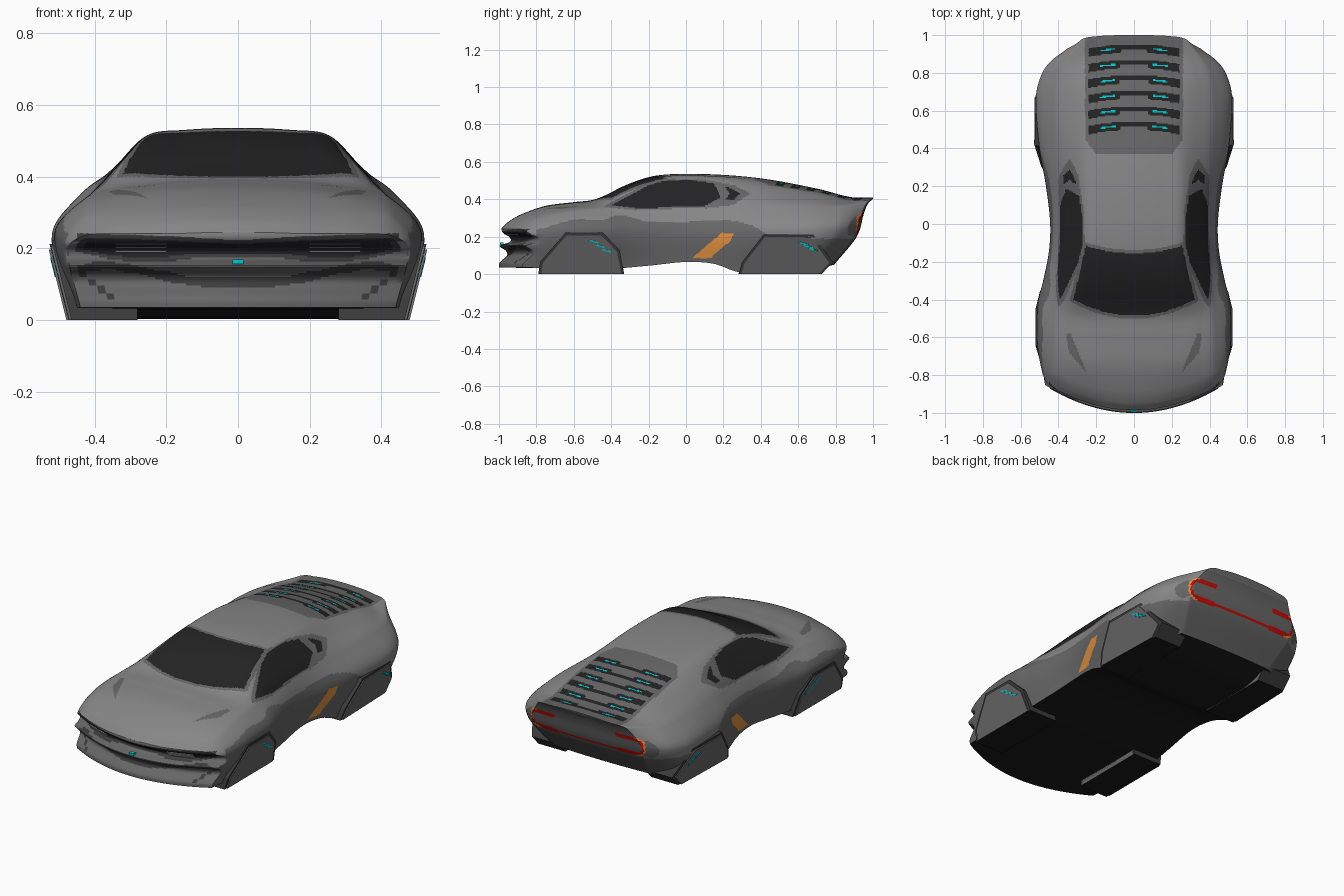
import bpy, bmesh, math
from mathutils import Vector

if "Cube" in bpy.data.objects:
    bpy.data.objects.remove(bpy.data.objects["Cube"])

COLOURS = {
    "body_grey": (.24, .24, .24), "lower_grey": (.135, .135, .135), "trim_grey": (.045, .045, .045),
    "dark_glass": (.017, .017, .017), "underside_black": (.011, .011, .011), "cyan": (0, .58, .62),
    "orange": (.75, .28, .05), "red": (.55, .004, .003), "lamp_grey": (.4, .4, .4)}
MATS = []
for name, c in COLOURS.items():
    m = bpy.data.materials.new(name)
    m.diffuse_color = (*c, 1)
    m.use_nodes = True
    m.node_tree.nodes["Principled BSDF"].inputs["Base Color"].default_value = m.diffuse_color
    MATS.append(m)
BODY, LOWER, TRIM, GLASS, UNDER, CYAN, ORANGE, RED, LAMP = range(9)


def curve(table, t):
    """Smooth curve through (t, value) pairs."""
    n = len(table)
    if t <= table[0][0]:
        return table[0][1]
    if t >= table[-1][0]:
        return table[-1][1]
    i = max(k for k in range(n - 1) if table[k][0] <= t)

    def slope(k):
        a, b = table[max(k - 1, 0)], table[min(k + 1, n - 1)]
        return (b[1] - a[1]) * (1 / (b[0] - a[0]))
    (t0, p0), (t1, p1) = table[i], table[i + 1]
    h = t1 - t0
    s = (t - t0) / h
    return (p0 * (2*s**3 - 3*s*s + 1) + slope(i) * (h * (s**3 - 2*s*s + s))
            + p1 * (3*s*s - 2*s**3) + slope(i + 1) * (h * (s**3 - s*s)))


def inside(poly, p, scale=1.0):
    """Point in polygon, optionally scaled about its middle."""
    cx = sum(q[0] for q in poly) / len(poly)
    cy = sum(q[1] for q in poly) / len(poly)
    x, y = cx + (p[0] - cx) / scale, cy + (p[1] - cy) / scale
    hit = False
    for (ax, ay), (bx, by) in zip(poly, poly[1:] + poly[:1]):
        if (ay > y) != (by > y) and x < ax + (y - ay) * (bx - ax) / (by - ay):
            hit = not hit
    return hit


# Body guide lines along the length
TOP = [(-.985, .245), (-.95, .28), (-.88, .32), (-.75, .365), (-.6, .385), (-.48, .402), (-.3, .485),
       (-.15, .528), (.1, .535), (.4, .512), (.7, .457), (.88, .412), (1, .41)]
EDGE_X = [(-.985, .25), (-.6, .25), (-.4, .295), (-.15, .255), (.2, .255), (.5, .24), (.8, .25), (1, .2)]
EDGE_DROP = [(-.985, .01), (-.6, .012), (-.4, .022), (-.15, .02), (.2, .022), (.5, .025), (1, .01)]
SHOULDER_X = [(-.985, .43), (-.7, .43), (-.4, .42), (-.2, .405), (.1, .4), (.35, .42), (.6, .43), (.85, .4), (1, .29)]
SHOULDER_Z = [(-.985, .235), (-.85, .29), (-.6, .335), (-.35, .345), (-.1, .345), (.2, .35), (.6, .36), (.85, .355), (1, .38)]
BELT_X = [(-.985, .475), (-.85, .49), (-.65, .511), (-.42, .508), (-.3, .48), (-.15, .45), (0, .443), (.2, .465),
          (.4, .5), (.68, .519), (.84, .49), (.93, .44), (1, .36)]
BELT_Z = [(-.985, .2), (-.65, .235), (-.4, .24), (0, .22), (.4, .23), (.7, .24), (1, .25)]
SILL_X = [(-.985, .44), (-.6, .46), (-.3, .445), (0, .425), (.3, .45), (.7, .46), (.85, .43), (1, .31)]
SILL_Z = [(-.985, .035), (-.4, .03), (-.2, .045), (0, .065), (.15, .055), (.29, .01), (.7, .01), (1, .05)]
# End profiles: nose relief and rear slope by height
NOSE = [(.03, -.015), (.06, -.012), (.1, .028), (.125, .022), (.152, -.012), (.17, .04), (.195, .045), (.215, .012), (.232, 0), (.26, 0)]
TAIL = [(0, .75), (.06, .8), (.18, .9), (.24, .93), (.32, .95), (.38, .975), (.405, 1), (.55, 1)]
COUNTS = [12, 12, 13, 13, 16, 30]
STEPS, COLS = 340, 44


def section(y):
    g = lambda t: curve(t, y)
    top, ex, drop = g(TOP), g(EDGE_X), g(EDGE_DROP)
    e, s = Vector((ex, top - drop)), Vector((g(SHOULDER_X), g(SHOULDER_Z)))
    pts = [Vector((0, top)), Vector((ex * .6, top - drop * .3)), e, (e + s) / 2 + Vector((.006, .006)), s,
           Vector((g(BELT_X), g(BELT_Z))), Vector((g(SILL_X), g(SILL_Z)))]
    key, d = [(-(pts[1]).x, Vector((-pts[1].x, pts[1].y)))], 0
    for a, b in zip(pts, pts[1:] + [None]):
        key.append((d, a))
        d += (b - a).length if b else 0
    out = [pts[0]]
    for k, n in enumerate(COUNTS):
        a, b = key[k + 1][0], key[k + 2][0]
        out += [curve(key, a + (b - a) * (i + 1) / n) for i in range(n)]
    return out


def warp(x, y, z):
    if y < -.5:
        t = (-.5 - y) / .485
        u = max(0, (-.8 - y) / .185)
        return (x, y + .65 * x * x * t * t + curve(NOSE, z) * u * u, z)
    if y > .6:
        t = (y - .6) / .4
        return (x, .6 + t * (curve(TAIL, z) - .6) - .1 * x * x * t * t, z)
    return (x, y, z)


# Painted regions
SIDE_WINDOW = [(-.40, .368), (-.2, .475), (-.11, .5), (.05, .5), (.15, .485), (.185, .41), (.1, .365), (-.25, .352)]
QUARTER_WINDOW = [(.205, .47), (.25, .455), (.29, .43), (.25, .395), (.21, .4), (.235, .43)]
QUARTER_FRAME = [(.15, .495), (.26, .475), (.345, .43), (.25, .37), (.1, .35)]
SIDE_FLASH = [(.03, .085), (.19, .22), (.255, .22), (.24, .18), (.13, .085)]
HOOD_MARK = [(.36, -.58), (.335, -.58), (.25, -.79), (.345, -.68)]
NOSE_CORNER = [(.455, .14), (.36, .06), (.335, .055), (.42, .125)]
TWO_TONE = [(-1, .24), (-.8, .24), (-.6, .29), (-.45, .29), (-.35, .315), (-.2, .28), (0, .28), (.2, .29), (.35, .26), (.47, .2), (1, .19)]
GRILLE_TOP = [(0, .211), (.2, .222), (.44, .23)]
GRILLE_LOW = [(0, .186), (.12, .184), (.2, .176), (.33, .178), (.44, .2)]
SMILE = [(0, .105), (.13, .109), (.36, .152), (.45, .14)]


def paint(c, n):
    x, y, z = abs(c.x), c.y, c.z
    if n.z < -.8 and z < .075:
        return UNDER
    # front grille and lower intake
    if y < -.8 and z < .26 and n.y < -.1 or (y < -.8 and z < .24 and x < .44):
        lo, hi = curve(GRILLE_LOW, x), curve(GRILLE_TOP, x)
        if x < .43 and lo < z < hi:
            return GLASS
        if x < .45 and lo - .012 < z < hi + .012:
            return TRIM
        if x < .45 and abs(z - curve(SMILE, x)) < .012 or inside(NOSE_CORNER, (x, z)):
            return TRIM
        return LOWER if z < .2 else BODY
    # windscreen with surround
    for grow, mat in ((0, GLASS), (.018, LOWER)):
        if (-.485 + .83*x*x - grow < y < -.155 + .6*x*x + grow and n.z > .3
                and x < .255 + (-.115 - y) * .23 + grow):
            return mat
    # side glass with surround
    if x > .24 and z > .33 and -.5 < y < .4:
        if inside(SIDE_WINDOW, (y, z)) or inside(QUARTER_WINDOW, (y, z)):
            return GLASS
        if inside(SIDE_WINDOW, (y, z), 1.13) or inside(QUARTER_FRAME, (y, z)):
            return LOWER
    # rear deck and louvres
    if y > .37 and n.z > .5 and x < min(.26, .2 + (y - .37) * .75):
        for k in range(6):
            d = y - (.52 + k * .082 - .4 * x * x)
            if x < .24 and (abs(d) < .022 if x > .07 else abs(d - .008) < .011):
                return CYAN if .1 < x < .18 and abs(d) < .004 else GLASS
        return LOWER
    # tail lamps: hooked outline joined by a thin line
    if y > .85 and n.z < .5:
        qx, qz = x - .325, abs(z - .265) - .01
        d = math.hypot(max(qx, 0), max(qz, 0)) - .038
        if abs(d) < .011 and (x > .2 or (z < .265 and abs(d) < .004)):
            return ORANGE if d > .003 and x > .31 else RED
        if n.y > .75:
            return LOWER
    if n.z < .6 and inside(SIDE_FLASH, (y, z)):
        return ORANGE
    if inside(HOOD_MARK, (x, y)) and n.z > .3:
        return LOWER
    return LOWER if z < curve(TWO_TONE, y) else BODY


def finish(name, bm, rule, smooth=False):
    bmesh.ops.recalc_face_normals(bm, faces=bm.faces)
    me = bpy.data.meshes.new(name)
    bm.normal_update()
    for f in bm.faces:
        f.material_index = rule(f.calc_center_median(), f.normal)
    bm.to_mesh(me)
    bm.free()
    for m in MATS:
        me.materials.append(m)
    ob = bpy.data.objects.new(name, me)
    bpy.context.collection.objects.link(ob)
    if smooth:
        bpy.ops.object.select_all(action='DESELECT')
        ob.select_set(True)
        bpy.context.view_layer.objects.active = ob
        bpy.ops.object.shade_smooth_by_angle(angle=math.radians(35))
    return ob


# Body shell: loft with closed floor and gridded ends
bm = bmesh.new()
n = sum(COUNTS)
rings = []
for i in range(STEPS + 1):
    y = -.985 + 1.985 * i / STEPS
    half = section(y)
    raw = [(-p.x, p.y) for p in reversed(half)] + [(p.x, p.y) for p in half[1:]]
    bx, bz = half[-1]
    raw += [(bx * (1 - 2 * k / COLS), bz) for k in range(1, COLS)]
    rings.append((raw, y, [bm.verts.new(warp(px, y, pz)) for px, pz in raw]))
for (_, _, a), (_, _, b) in zip(rings, rings[1:]):
    for k in range(len(a)):
        j = (k + 1) % len(a)
        bm.faces.new((a[k], a[j], b[j], b[k]))
for raw, y, ring in (rings[0], rings[-1]):
    rows = [[ring[0]] + ring[:2 * n:-1] + [ring[2 * n]]]
    for j in range(1, n):
        px, pz = raw[2 * n - j]
        mid = [bm.verts.new(warp(px * (2 * k / COLS - 1), y, pz)) for k in range(1, COLS)]
        rows.append([ring[j]] + mid + [ring[2 * n - j]])
    rows.append([ring[n]] * (COLS + 1))
    for a, b in zip(rows, rows[1:]):
        for k in range(COLS):
            bm.faces.new(list(dict.fromkeys((a[k], a[k + 1], b[k + 1], b[k]))))
finish("body_shell", bm, paint, True)

# Wheel pods: dark frame with a raised cover
FRONT_POD = [(-.79, 0), (-.78, .065), (-.645, .222), (-.445, .222), (-.355, .13), (-.33, 0)]
REAR_POD = [(.28, 0), (.3, .065), (.415, .212), (.68, .212), (.785, .065), (.725, 0)]


def pod(name, poly, side, scale, lift, mat):
    bm = bmesh.new()
    mid = (poly[0][0] + poly[-1][0]) / 2
    inner, outer = [], []
    for y, z in poly:
        y, z = mid + (y - mid) * scale, z * scale
        x = .465 + .25 * z + lift - max(0, y - .66) * .25
        inner.append(bm.verts.new((side * .28, y, z)))
        outer.append(bm.verts.new((side * x, y, z)))
    bm.faces.new(inner)
    bm.faces.new(outer)
    for k in range(len(poly)):
        j = (k + 1) % len(poly)
        bm.faces.new((inner[k], inner[j], outer[j], outer[k]))
    finish(name, bm, lambda c, nn: UNDER if nn.z < -.9 else mat)


def bar(name, loc, size, rot, mat):
    bm = bmesh.new()
    bmesh.ops.create_cube(bm, size=1)
    bmesh.ops.scale(bm, vec=size, verts=bm.verts)
    ob = finish(name, bm, lambda c, nn: mat)
    ob.location, ob.rotation_euler = loc, rot


for s, tag in ((1, "right"), (-1, "left")):
    for end, poly, add in (("front", FRONT_POD, 0), ("rear", REAR_POD, .008)):
        pod(f"{end}_pod_frame_{tag}", poly, s, 1, add, TRIM)
        pod(f"{end}_pod_cover_{tag}", poly, s, .93, add + .006, LOWER)
        # small cyan dashes on the covers
        for k in range(3):
            y, z = (-.495 + k * .035, .175 - k * .025) if end == "front" else (.63 + k * .025, .163 - k * .016)
            bar(f"{end}_pod_dash_{tag}_{k}", (s * (.471 + .25 * z + add), y, z), (.004, .05, .008),
                (-.3, s * .245, 0), CYAN)
    # headlamp strips in the grille
    for k in range(3):
        bar(f"headlamp_strip_{tag}_{k}", (s * .27, -.927 + .008 * (2 - k), .192 + k * .01), (.15, .008, .003),
            (0, 0, s * .34), LAMP)
bar("nose_dash", (0, -.985, .163), (.03, .02, .012), (0, 0, 0), CYAN)
